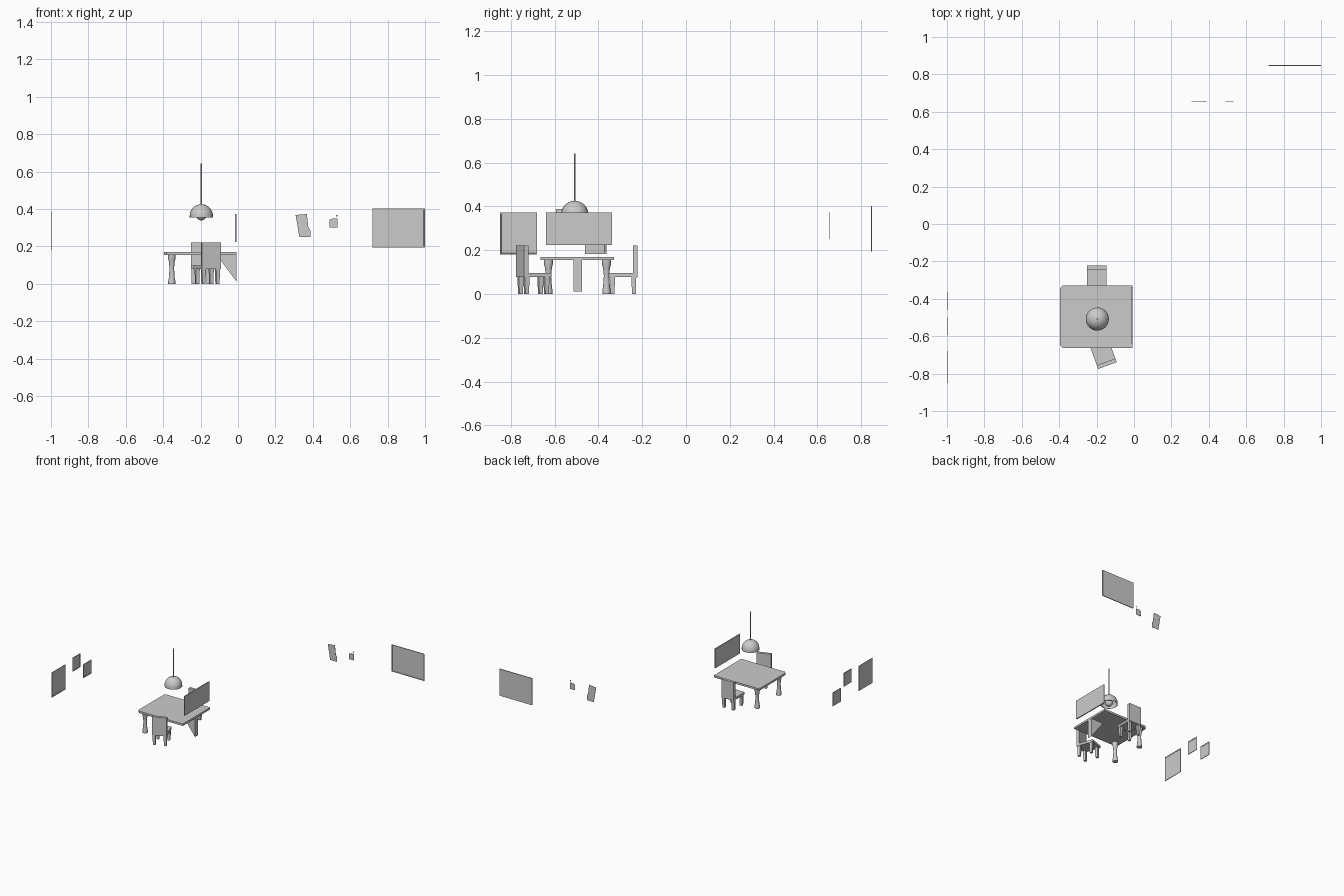
import bpy, bmesh, math
from mathutils import Matrix, Vector

if "Cube" in bpy.data.objects:
    bpy.data.objects.remove(bpy.data.objects["Cube"])


def finish(name, bm, smooth=False, matrix=None):
    bmesh.ops.recalc_face_normals(bm, faces=bm.faces)
    me = bpy.data.meshes.new(name)
    bm.to_mesh(me)
    bm.free()
    ob = bpy.data.objects.new(name, me)
    bpy.context.collection.objects.link(ob)
    if matrix:
        ob.matrix_world = matrix
    if smooth:
        bpy.ops.object.select_all(action='DESELECT')
        ob.select_set(True)
        bpy.context.view_layer.objects.active = ob
        bpy.ops.object.shade_smooth_by_angle(angle=math.radians(40))
    return ob


def add_box(bm, lo, hi):
    lo, hi = Vector(lo), Vector(hi)
    m = Matrix.Translation((lo + hi) / 2) @ Matrix.Diagonal((*(hi - lo), 1))
    return bmesh.ops.create_cube(bm, size=1, matrix=m)['verts']


def box(name, lo, hi, matrix=None):
    bm = bmesh.new()
    add_box(bm, lo, hi)
    return finish(name, bm, matrix=matrix)


def prism(name, pts, offset):
    """Flat polygon pushed along an offset."""
    bm = bmesh.new()
    f = bm.faces.new([bm.verts.new(p) for p in pts])
    r = bmesh.ops.extrude_face_region(bm, geom=[f], use_keep_orig=True)
    new = [g for g in r['geom'] if isinstance(g, bmesh.types.BMVert)]
    bmesh.ops.translate(bm, verts=new, vec=offset)
    return finish(name, bm)


def lathe(name, profile, loc, steps=16):
    bm = bmesh.new()
    vs = [bm.verts.new((r, 0, z)) for r, z in profile]
    es = [bm.edges.new(p) for p in zip(vs, vs[1:])]
    bmesh.ops.spin(bm, geom=vs + es, cent=(0, 0, 0), axis=(0, 0, 1),
                   angle=math.tau, steps=steps)
    bmesh.ops.remove_doubles(bm, verts=bm.verts, dist=1e-5)
    return finish(name, bm, True, Matrix.Translation(loc))


def picture(name, lo, hi, facing, border=0.009):
    """Thin board with a narrow frame around a recessed face."""
    bm = bmesh.new()
    add_box(bm, lo, hi)
    bm.normal_update()
    d = Vector(facing)
    f = max(bm.faces, key=lambda q: q.normal.dot(d))
    bmesh.ops.inset_region(bm, faces=[f], thickness=border)
    bmesh.ops.inset_region(bm, faces=[f], thickness=0.001, depth=-0.0015)
    return finish(name, bm)


# table top with clipped corners on the free end
c = 0.014
x0, x1, y0, y1 = -0.395, -0.007, -0.664, -0.329
prism("table_top", [(x0 + c, y0, 0.155), (x1, y0, 0.155), (x1, y1, 0.155),
                    (x0 + c, y1, 0.155), (x0, y1 - c, 0.155), (x0, y0 + c, 0.155)],
      (0, 0, 0.015))

# turned table legs
leg = [(0, 0), (0.019, 0), (0.019, 0.016), (0.016, 0.03), (0.012, 0.085),
       (0.016, 0.12), (0.021, 0.14), (0.021, 0.156), (0, 0.156)]
for i, y in enumerate((-0.628, -0.363)):
    lathe(f"table_leg_{i + 1}", leg, (-0.354, y, 0))

# triangular wall bracket under the table
prism("table_bracket", [(-0.008, -0.514, 0.155), (-0.008, -0.514, 0.012),
                        (-0.114, -0.514, 0.155)], (0, 0.039, 0))


# chairs: local origin at the middle of the back's outer face, facing +y
def chair(tag, x, y, angle):
    m = Matrix.Translation((x, y, 0)) @ Matrix.Rotation(math.radians(angle), 4, 'Z')
    box(f"{tag}_seat", (-0.053, 0.005, 0.079), (0.053, 0.133, 0.097), m)
    box(f"{tag}_back", (-0.053, 0, 0.079), (0.053, 0.021, 0.221), m)
    for i, (lx, ly) in enumerate(((-0.04, 0.016), (0.04, 0.016),
                                  (-0.04, 0.113), (0.04, 0.113))):
        bm = bmesh.new()
        for v in add_box(bm, (-0.011, -0.011, 0), (0.011, 0.011, 0.08)):
            if v.co.z < 0.01:
                v.co.x *= 0.8
                v.co.y *= 0.8
        finish(f"{tag}_leg_{i + 1}", bm, matrix=m @ Matrix.Translation((lx, ly, 0)))


chair("far_chair", -0.199, -0.222, 180)
chair("near_chair", -0.142, -0.757, 20)

# hanging lamp: hollow dome, bulb and rod
lamp = (-0.196, -0.508, 0)
R, zc = 0.062, 0.364
arc = [(R * math.cos(a), zc + R * math.sin(a))
       for a in [math.pi / 2 * i / 8 for i in range(9)]]
arc[-1] = (0, arc[-1][1])
inner = [(r * 0.95, zc + (z - zc) * 0.95) for r, z in reversed(arc)]
lathe("lamp_shade", [*inner, (R * 0.95, 0.354), (R, 0.354), *arc][::-1], lamp, 24)
bm = bmesh.new()
bmesh.ops.create_uvsphere(bm, u_segments=16, v_segments=10, radius=0.028)
finish("lamp_bulb", bm, True, Matrix.Translation((lamp[0], lamp[1], 0.367)))
lathe("lamp_rod", [(0, 0.39), (0.004, 0.39), (0.004, 0.643), (0, 0.643)], lamp, 8)

# wall panel above the table
box("table_wall_panel", (-0.015, -0.64, 0.224), (-0.007, -0.338, 0.373))

# three pictures on the left wall
for name, ya, yb, za, zb in (("large_picture", -0.85, -0.68, 0.18, 0.372),
                             ("upper_picture", -0.594, -0.5, 0.283, 0.388),
                             ("lower_picture", -0.461, -0.364, 0.183, 0.288)):
    picture(name, (-1, ya, za), (-0.996, yb, zb), (1, 0, 0))

# notice board on the back wall
picture("notice_board", (0.72, 0.844, 0.195), (1.0, 0.85, 0.402), (0, -1, 0))

# pinned paper sheets
sheets = {
    "tilted_sheet": [(0.308, 0.368), (0.368, 0.374), (0.376, 0.304), (0.387, 0.285),
                     (0.387, 0.251), (0.328, 0.251)],
    "small_note": [(0.489, 0.343), (0.505, 0.349), (0.532, 0.349), (0.532, 0.3), (0.489, 0.3)],
    "note_tag": [(0.523, 0.359), (0.531, 0.359), (0.531, 0.367), (0.523, 0.367)],
}
for name, pts in sheets.items():
    prism(name, [(x, 0.656, z) for x, z in pts], (0, 0.0015, 0))
